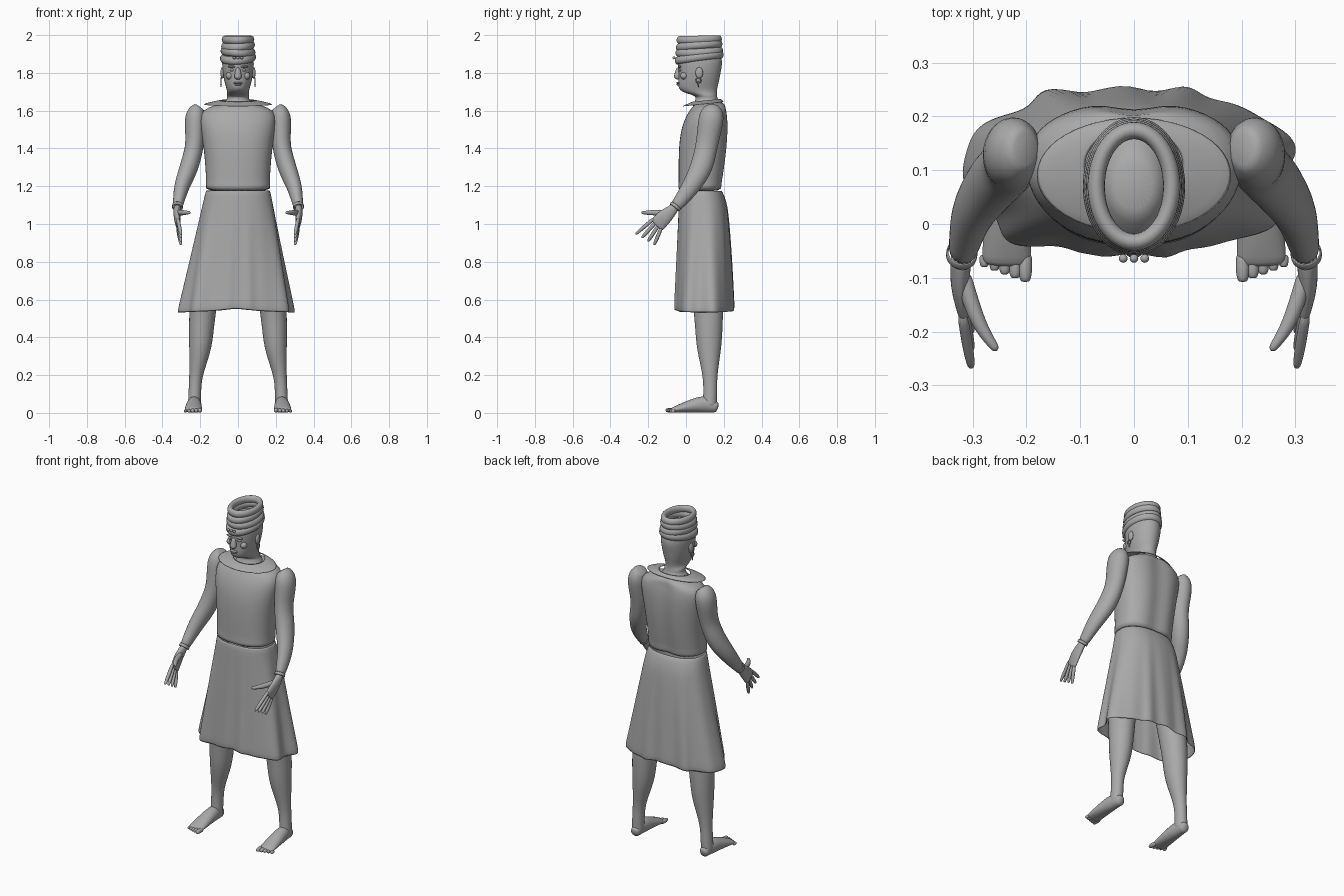
import bpy, bmesh, math
from mathutils import Vector, Matrix

cube = bpy.data.objects.get("Cube")
if cube:
    bpy.data.objects.remove(cube)

grey = bpy.data.materials.new("plain grey")
grey.use_nodes = True
shade = (.4, .4, .4, 1)
grey.diffuse_color = shade
grey.node_tree.nodes["Principled BSDF"].inputs["Base Color"].default_value = shade


def finish(name, bm, mirror=False, subdivide=True, thickness=0):
    bmesh.ops.recalc_face_normals(bm, faces=bm.faces)
    mesh = bpy.data.meshes.new(name)
    bm.to_mesh(mesh)
    bm.free()
    mesh.materials.append(grey)
    mesh.shade_smooth()
    part = bpy.data.objects.new(name, mesh)
    bpy.context.collection.objects.link(part)
    if mirror:
        part.modifiers.new("Mirror", "MIRROR").use_mirror_merge = False
    if thickness:
        part.modifiers.new("Solidify", "SOLIDIFY").thickness = thickness
    if subdivide:
        part.modifiers.new("Subdivision", "SUBSURF").levels = 1


def smooth(stations, steps=3):
    """Resample key sections along a smooth spline."""
    keys = [Vector(s) for s in stations]
    keys = [keys[0]] + keys + [keys[-1]]
    result = []
    for a, b, c, d in zip(keys, keys[1:], keys[2:], keys[3:]):
        for step in range(steps):
            t = step / steps
            result.append(b + ((c - a) * t + (2 * a - 5 * b + 4 * c - d) * t ** 2
                               + (3 * b - a - 3 * c + d) * t ** 3) / 2)
    return result + [keys[-1]]


def loft(name, stations, sides=16, flat=False, caps=True, close=False,
         power=1, warp=None, **options):
    """Skin rounded sections (x, y, z, width, depth) along a path."""
    bm = bmesh.new()
    centres = [Vector(s[:3]) for s in stations]
    rings = []
    for i, (centre, station) in enumerate(zip(centres, stations)):
        along = Vector((0, 0, 1))
        if not flat:
            after = centres[min(i + 1, len(centres) - 1)]
            along = (after - centres[max(i - 1, 0)]).normalized()
        across = Vector((1, 0, 0))
        across = (across - along * along.x).normalized()
        deep = along.cross(across)
        ring = []
        for k in range(sides):
            angle = math.tau * k / sides
            c, s = math.cos(angle), math.sin(angle)
            c = math.copysign(abs(c) ** power, c) * station[3]
            s = math.copysign(abs(s) ** power, s) * station[4]
            point = centre + across * c + deep * s
            ring.append(bm.verts.new(warp(point) if warp else point))
        rings.append(ring)
    pairs = list(zip(rings, rings[1:]))
    if close:
        pairs.append((rings[-1], rings[0]))
    for low, high in pairs:
        for k in range(sides):
            n = (k + 1) % sides
            bm.faces.new((low[k], low[n], high[n], high[k]))
    if caps and not close:
        bm.faces.new(rings[0])
        bm.faces.new(rings[-1])
    finish(name, bm, **options)


def level(z, width, front, back):
    """A level section from its half width and its front and back."""
    return 0, (front + back) / 2, z, width, (back - front) / 2


def limb(name, keys, ratio=1):
    """A mirrored limb through (x, y, z, radius) keys."""
    stations = [(x, y, z, r, r * ratio) for x, y, z, r in keys]
    loft(name, smooth(stations), mirror=True)


def finger(name, base, tip, radius):
    """A mirrored finger or toe that narrows to its tip."""
    base, tip = Vector(base), Vector(tip)
    stations = []
    for t, scale in ((-.2, 1), (.3, 1), (.6, 1), (.9, .8), (1, .5)):
        stations.append((*base.lerp(tip, t), radius * scale, radius * scale))
    loft(name, stations, sides=8, mirror=True)


def ball(name, location, size, mirror=False):
    bm = bmesh.new()
    place = Matrix.Translation(location) @ Matrix.Diagonal((*size, 1))
    bmesh.ops.create_uvsphere(bm, u_segments=16, v_segments=10, radius=1, matrix=place)
    finish(name, bm, mirror, subdivide=False)


# Shirt: widening to the shoulders, closing at the neck, flared at the hem
def groove_spine(point):
    if point.y > .1 and point.z < 1.62:
        point.y -= .02 * math.exp(-(point.x / .04) ** 2)
    return point


shirt = []
for i in range(15):
    t = i / 14
    closing = math.sqrt(1.05 - t ** 12)
    flare = .01 if i == 0 else 0
    shirt.append(level(1.17 + .48 * t, (.165 + .06 * t ** 2) * closing + flare,
                       -.04 + .1 * t ** 5 - flare,
                       .19 + .04 * math.sin(2 * t) - .02 * t ** 8 + flare))
loft("shirt", shirt, sides=28, flat=True, power=.85, warp=groove_spine)


# Neckline flap, tipped down at the front
def tip_forward(point):
    point.z += .1 * (point.y - .09)
    return point


loft("collar", [level(1.635, .185, -.02, .2), level(1.645, .14, .01, .195),
                level(1.655, .09, .035, .18)],
     sides=24, flat=True, caps=False, warp=tip_forward, thickness=.004)


# Skirt: flared, with folds that deepen toward the hem
def fold(point):
    t = max(0, (1.15 - point.z) / .6)
    angle = math.atan2(point.x, point.y - .1)
    swell = 1 + t * (.045 * math.cos(9 * angle + .6) + .03 * math.sin(14 * angle))
    drop = .02 * t * abs(math.sin(angle))
    return Vector((point.x * swell - .01 * t, .1 + (point.y - .1) * swell, point.z - drop))


skirt = []
for i in range(11):
    t = i / 10
    skirt.append(level(1.18 - .63 * t, .17 + .135 * t, -.035 - .025 * t, .19 + .065 * t ** .4))
loft("skirt", skirt, sides=72, flat=True, caps=False, power=.85, warp=fold, thickness=.008)

# Head and neck
loft("head", smooth([
    level(1.62, .09, .03, .19), level(1.66, .06, .05, .17), level(1.68, .06, .04, .165),
    level(1.71, .06, -.035, .165), level(1.78, .078, -.04, .18),
    level(1.88, .083, -.04, .19), level(1.95, .04, .02, .12)]), sides=24, flat=True)

# Face
loft("nose", smooth([level(1.83, .01, -.05, -.02), level(1.78, .02, -.065, -.03),
                     level(1.765, .01, -.05, -.03)]), sides=12, flat=True)
ball("upper_lip", (0, -.04, 1.747), (.025, .011, .006))
ball("lower_lip", (0, -.04, 1.738), (.02, .01, .006))
ball("eye", (.03, -.03, 1.815), (.014, .009, .007), mirror=True)
ball("brow", (.03, -.034, 1.833), (.024, .009, .006), mirror=True)
ball("cheek", (.045, -.01, 1.785), (.02, .02, .02), mirror=True)
ball("ear", (.083, .07, 1.8), (.01, .02, .03), mirror=True)

# Hoop earrings with a drop
bpy.ops.mesh.primitive_torus_add(major_radius=.013, minor_radius=.003, major_segments=16,
                                 minor_segments=6, location=(.09, .066, 1.76),
                                 rotation=(0, math.pi / 2, 0))
earring = bpy.context.object
earring.name = "earring"
bpy.ops.object.transform_apply(location=True, rotation=True, scale=True)
earring.data.materials.append(grey)
earring.data.shade_smooth()
earring.modifiers.new("Mirror", "MIRROR")
ball("earring_drop", (.09, .066, 1.74), (.004, .004, .015), mirror=True)

# Head wrap: stacked, slightly twisted cloth rolls around an open crown
for i in range(4):
    lean = (.06 if i % 2 else .13) * (1 - i / 5)
    skew = 0 if i == 3 else .05 * (-1) ** i

    def twist(point, lean=lean, skew=skew):
        point.z += lean * (point.y - .07) + skew * point.x
        return point

    roll = []
    for k in range(8):
        angle = math.tau * k / 8
        out = .018 * math.cos(angle) - .003 * i
        roll.append((0, .07, 1.88 + .032 * i + .023 * math.sin(angle), .08 + out, .114 + out))
    loft(f"wrap_roll_{i + 1}", roll, sides=24, flat=True, close=True, warp=twist)
loft("wrap_lining", [level(1.87, .084, -.045, .19), level(1.98, .072, -.035, .175)],
     sides=24, flat=True, caps=False, thickness=.006)
for i in range(-1, 2):
    ball("wrap_bead", (.02 * i, -.064, 1.88), (.008, .008, .008))

# Arms with a cuff edge at each wrist
limb("arm", [(.2, .14, 1.62, .03), (.225, .135, 1.57, .056), (.23, .11, 1.42, .05),
             (.26, .08, 1.3, .05), (.3, .02, 1.19, .04), (.32, -.06, 1.085, .025)], ratio=1.2)
loft("cuff", [(.319, -.05, 1.1, .03, .033), (.321, -.062, 1.085, .03, .033)],
     mirror=True, caps=False, thickness=.004)

# Hands: a flat palm and a fan of fingers
loft("palm", smooth([(.321, -.055, 1.09, .02, .023), (.323, -.11, 1.04, .018, .04),
                     (.315, -.16, .99, .012, .043)]), mirror=True)
for i, name in enumerate(("index", "middle", "ring", "little")):
    finger(f"{name}_finger", (.317, -.18 + .015 * i, 1.02 - .017 * i),
           (.302, -.268 + .033 * i, .945 - .019 * i), .011)
limb("thumb", [(.32, -.09, 1.06, .016), (.29, -.18, 1.06, .014), (.254, -.236, 1.06, .007)])

# Legs and bare feet
limb("leg", [(.1, .1, 1.1, .09), (.17, .11, .7, .08), (.19, .12, .5, .07),
             (.2, .122, .35, .06), (.222, .127, .2, .037), (.229, .128, .1, .034),
             (.231, .125, .03, .035)], ratio=1.1)
foot = []
for y, width, height in ((.17, .024, .025), (.1, .037, .045), (0, .045, .03), (-.08, .046, .012)):
    foot.append((.235 - .03 * y, y, height, width, height))
loft("foot", smooth(foot), mirror=True)
for i in range(5):
    x, radius = .202 + .019 * i, .014 - .001 * i
    finger(f"toe_{i + 1}", (x, -.06, radius), (x, -.108 + .007 * i, radius), radius)
